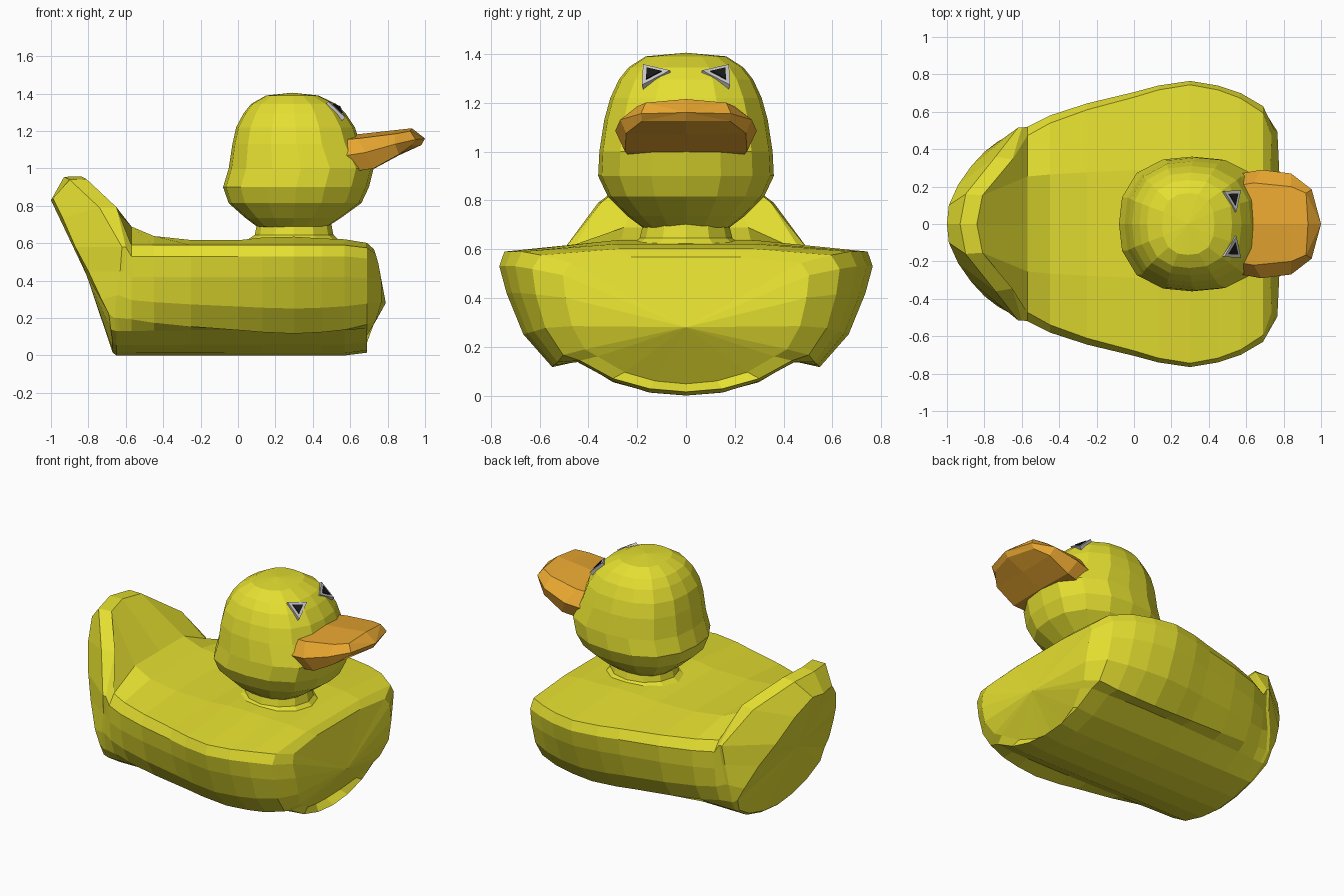
import bpy, bmesh
from math import cos, sin, pi
from mathutils import Vector

if "Cube" in bpy.data.objects:
    bpy.data.objects.remove(bpy.data.objects["Cube"])


def material(name, rgb):
    m = bpy.data.materials.new(name)
    m.diffuse_color = (*rgb, 1)
    m.use_nodes = True
    m.node_tree.nodes["Principled BSDF"].inputs["Base Color"].default_value = m.diffuse_color
    return m


yellow = material("yellow", (0.78, 0.74, 0.03))
orange = material("orange", (0.8, 0.38, 0.03))
black = material("black", (0.01, 0.01, 0.01))


def loft(name, rings, mat=None, start=None, end=None):
    """Skin a list of rings; each end is closed by a fan to a point or one face."""
    bm = bmesh.new()
    loops = [[bm.verts.new(p) for p in r] for r in rings]
    n = len(loops[0])
    for a, b in zip(loops, loops[1:]):
        for i in range(n):
            bm.faces.new((a[i], a[(i + 1) % n], b[(i + 1) % n], b[i]))
    for loop, tip in ((loops[0], start), (loops[-1], end)):
        if tip:
            c = bm.verts.new(tip)
            for i in range(n):
                bm.faces.new((loop[i], loop[(i + 1) % n], c))
        else:
            bm.faces.new(loop)
    bmesh.ops.recalc_face_normals(bm, faces=bm.faces)
    me = bpy.data.meshes.new(name)
    bm.to_mesh(me)
    bm.free()
    ob = bpy.data.objects.new(name, me)
    bpy.context.collection.objects.link(ob)
    if mat:
        me.materials.append(mat)
    return ob


def mirrored(half):
    """Close a half ring that runs from centre line to centre line."""
    return half + [(x, -y, z) for x, y, z in half[-2:0:-1]]


def oval(x0, x1, w, z, n=16, power=2.5):
    cx, a = (x0 + x1) / 2, (x1 - x0) / 2
    ring = []
    for i in range(n):
        c, s = cos(2 * pi * i / n), sin(2 * pi * i / n)
        k = (abs(c) ** power + abs(s) ** power) ** (-1 / power)
        ring.append((cx + a * c * k, w * s * k, z))
    return ring


# Body: blend a narrow and a wide half section along x
narrow = [(0, 0), (.15, .015), (.3, .055), (.42, .13), (.46, .2), (.49, .3),
          (.5, .42), (.5, .53), (.45, .59), (.25, .62), (0, .62)]
wide = [(0, 0), (.15, .012), (.3, .06), (.45, .14), (.55, .115), (.67, .25),
        (.74, .42), (.77, .53), (.75, .59), (.3, .615), (0, .615)]


def section(x, w, top=0):
    t = (w - .5) / .27
    half = []
    for i, (n, d) in enumerate(zip(narrow, wide)):
        y, z = n[0] + (d[0] - n[0]) * t, n[1] + (d[1] - n[1]) * t
        half.append((x, y, z + (top if i > 8 else 0)))
    return half


# Upswept tail: sloped back panel, rounded rim and inner edge
panel = [(-.67, 0, .015), (-.67, .15, .03), (-.67, .3, .07), (-.68, .42, .14),
         (-.69, .45, .22), (-.73, .44, .3), (-.8, .385, .45), (-.87, .31, .58),
         (-.94, .21, .74), (-.99, .1, .84), (-1, 0, .83)]
rim = [(-.65, 0, 0), (-.65, .15, .015), (-.65, .3, .055), (-.65, .42, .13),
       (-.66, .46, .2), (-.65, .485, .32), (-.63, .495, .45), (-.62, .515, .58),
       (-.74, .36, .79), (-.9, .16, .94), (-.93, 0, .955)]
inner = [(x + .02, y, z) if i < 8 else (x + .09, y * .96, z + .003)
         for i, (x, y, z) in enumerate(rim)]
stations = [(-.57, .52, .07), (-.45, .58, .02), (-.25, .645, 0), (0, .705, 0),
            (.13, .74, .015), (.3, .765, .02), (.45, .74, .01), (.57, .7, .005)]
rings = [panel, rim, inner] + [section(*s) for s in stations]

# Rounded chest
shoulder = [(.69, y, .3 + (z - .3) * .95) for x, y, z in section(.69, .63)]
chest = [(.77 - 1.1 * (z - .34) ** 2 * (1 if z < .34 else .5), y * .84,
          .3 + (z - .3) * .84) for x, y, z in section(.76, .6)]
rings += [shoulder, chest]
loft("body", [mirrored(r) for r in rings], yellow,
     start=(-.81, 0, .43), end=(.79, 0, .28))

# Neck
loft("neck", [oval(.02, .56, .25, .6, 12, 2), oval(.09, .51, .19, .645, 12, 2),
              oval(.11, .49, .165, .75, 12, 2)], yellow)

# Head with the muzzle swelling forward under the beak
head = [(.1, .48, .18, .69), (.04, .55, .24, .735), (-.05, .66, .32, .815),
        (-.08, .7, .36, .9), (-.05, .725, .355, 1.0), (-.03, .655, .335, 1.13),
        (-.01, .625, .31, 1.22), (.03, .575, .275, 1.295),
        (.07, .525, .235, 1.345), (.15, .43, .165, 1.39)]
loft("head", [oval(*r) for r in head], yellow, start=(.29, 0, .655), end=(.29, 0, 1.405))

# Beak: flat wedge, wide at the base and rounded in plan at the tip
beak = [[(.52, 0, .97), (.52, .22, .97), (.52, .26, 1.06), (.52, .2, 1.15), (.52, 0, 1.17)],
        [(.73, 0, 1.0), (.725, .25, 1.0), (.68, .29, 1.085), (.64, .22, 1.16), (.66, 0, 1.185)],
        [(.86, 0, 1.07), (.86, .245, 1.075), (.84, .27, 1.13), (.84, .2, 1.185), (.84, 0, 1.205)],
        [(.98, 0, 1.125), (.93, .18, 1.125), (.95, .185, 1.155), (.92, .165, 1.2), (.93, 0, 1.215)]]
loft("beak", [mirrored(r) for r in beak], orange, end=(1.0, 0, 1.16))

# Eyes: pale triangular frame with a black triangle inside
for side, label in ((1, "left"), (-1, "right")):
    tri = [Vector((.48, .175 * side, 1.355)), Vector((.57, .18 * side, 1.27)),
           Vector((.545, .065 * side, 1.33))]
    mid = sum(tri, Vector()) / 3
    out = (tri[1] - tri[0]).cross(tri[2] - tri[0]).normalized()
    if out.x < 0:
        out = -out
    for part, scale, lift, mat in (("eye_frame", 1, .004, None), ("pupil", .55, .009, black)):
        face = [mid + (p - mid) * scale for p in tri]
        loft(f"{label}_{part}", [[p - out * .03 for p in face],
                                 [p + out * lift for p in face]], mat)
